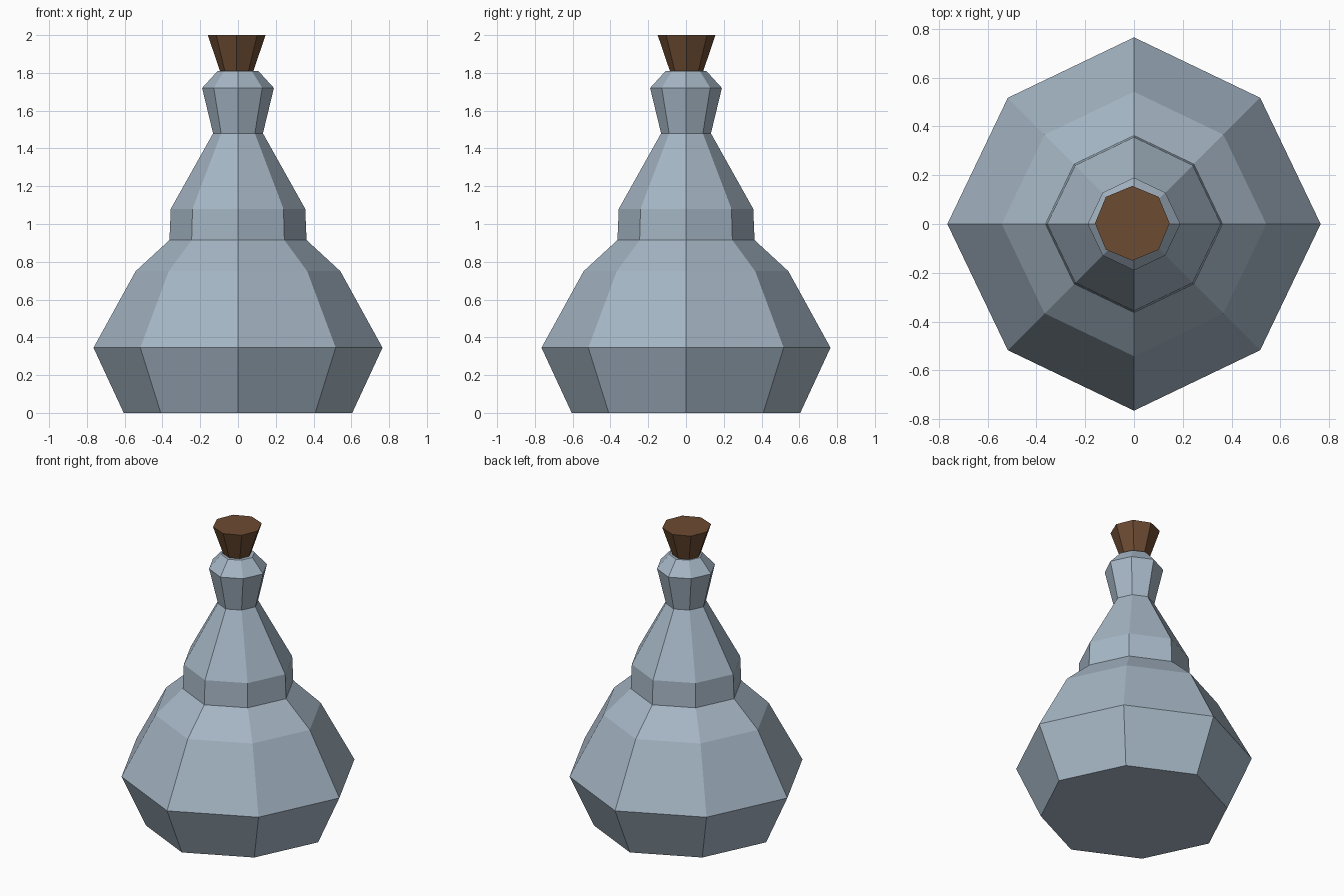
import bpy, bmesh, math

if "Cube" in bpy.data.objects:
    bpy.data.objects.remove(bpy.data.objects["Cube"])

SIDES = 8


def material(name, rgb):
    mat = bpy.data.materials.new(name)
    mat.diffuse_color = (*rgb, 1)
    mat.use_nodes = True
    mat.node_tree.nodes["Principled BSDF"].inputs["Base Color"].default_value = mat.diffuse_color
    return mat


def lathe(name, profile, mat, diagonal=1.0, centre=(0, 0)):
    """Eight-sided closed solid from (radius, z) rings; diagonal scales the odd corners."""
    bm = bmesh.new()
    rings = []
    for r, z in profile:
        ring = []
        for i in range(SIDES):
            a = 2 * math.pi * i / SIDES
            k = r * (diagonal if i % 2 else 1)
            ring.append(bm.verts.new((centre[0] + k * math.cos(a),
                                      centre[1] + k * math.sin(a), z)))
        rings.append(ring)
    for low, high in zip(rings, rings[1:]):
        for i in range(SIDES):
            j = (i + 1) % SIDES
            bm.faces.new((low[i], low[j], high[j], high[i]))
    bm.faces.new(rings[0][::-1])
    bm.faces.new(rings[-1])
    mesh = bpy.data.meshes.new(name)
    bm.to_mesh(mesh)
    bm.free()
    mesh.materials.append(mat)
    obj = bpy.data.objects.new(name, mesh)
    bpy.context.collection.objects.link(obj)
    return obj


# Glass bottle: base, belly, collar, neck and lip
lathe("bottle",
      [(0.605, 0), (0.765, 0.345), (0.542, 0.75), (0.363, 0.915),
       (0.356, 1.08), (0.132, 1.48), (0.19, 1.72), (0.108, 1.81)],
      material("glass", (0.38, 0.47, 0.56)), diagonal=0.956)

# Tapered cork, set slightly off centre
lathe("cork", [(0.085, 1.80), (0.153, 2.0)],
      material("cork_brown", (0.15, 0.07, 0.032)), centre=(-0.007, 0.003))
